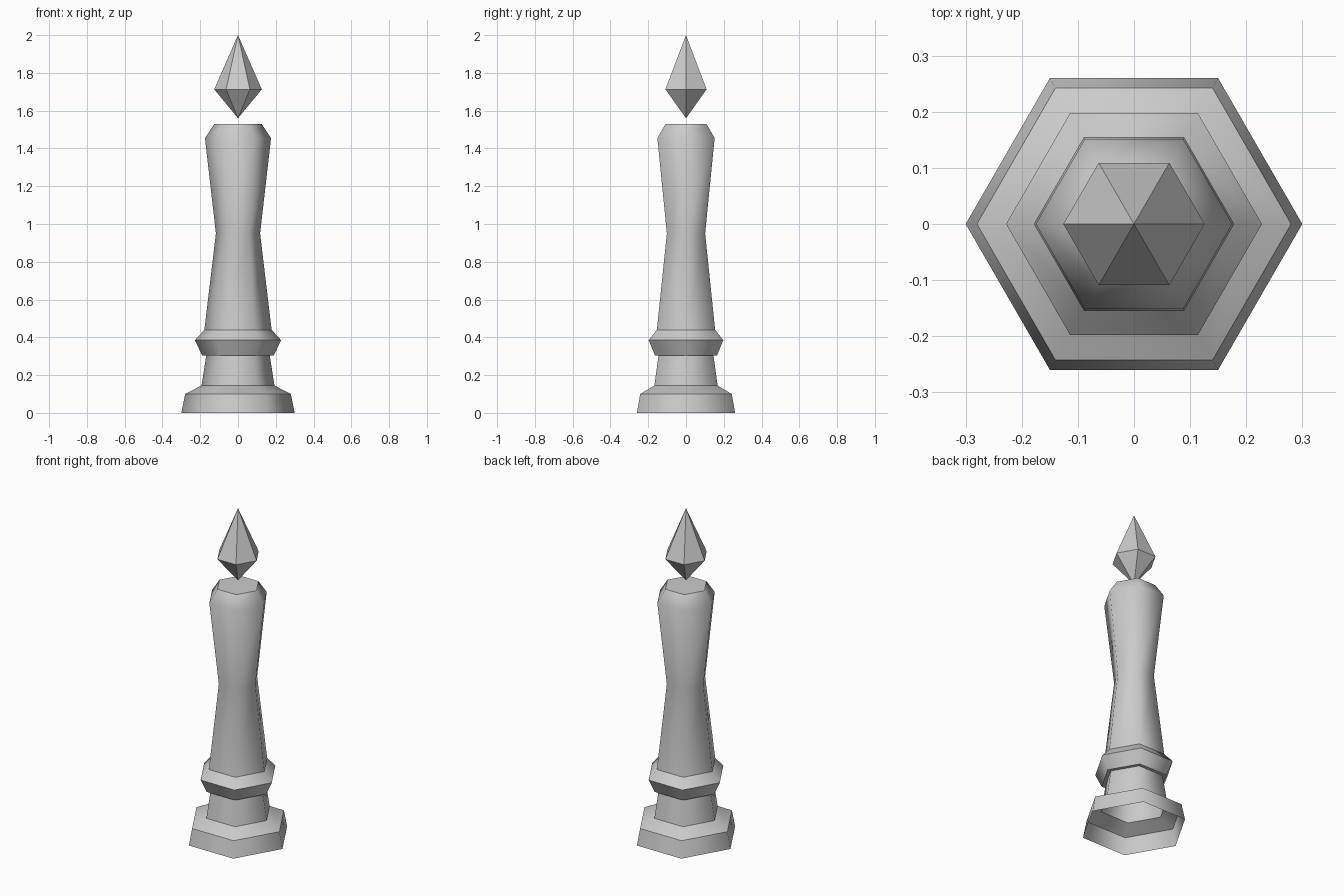
import bpy
import bmesh
from math import cos, sin, pi

SIDES = 6

cube = bpy.data.objects.get("Cube")
if cube:
    bpy.data.objects.remove(cube, do_unlink=True)

stone = bpy.data.materials.new("light grey")
stone.use_nodes = True
GREY = (0.6, 0.6, 0.6, 1)
stone.diffuse_color = GREY
stone.node_tree.nodes["Principled BSDF"].inputs["Base Color"].default_value = GREY


def turned(name, profile, sharp=(), cap=False, smooth=True):
    """Hexagonal turned part from (radius, z) pairs; sharp lists creased ring indices."""
    bm = bmesh.new()
    rings = []
    for r, z in profile:
        if r == 0:
            rings.append([bm.verts.new((0, 0, z))] * SIDES)
        else:
            rings.append([bm.verts.new((r * cos(2 * pi * i / SIDES),
                                        r * sin(2 * pi * i / SIDES), z))
                          for i in range(SIDES)])
    for low, high in zip(rings, rings[1:]):
        for i in range(SIDES):
            j = (i + 1) % SIDES
            corners = dict.fromkeys((low[i], low[j], high[j], high[i]))
            bm.faces.new(list(corners)).smooth = smooth
    if cap:
        bm.faces.new(rings[-1])
    for k in sharp:
        for i in range(SIDES):
            bm.edges.get((rings[k][i], rings[k][(i + 1) % SIDES])).smooth = False
    mesh = bpy.data.meshes.new(name)
    bm.to_mesh(mesh)
    bm.free()
    mesh.materials.append(stone)
    obj = bpy.data.objects.new(name, mesh)
    bpy.context.collection.objects.link(obj)
    return obj


# Foot, open underneath, with a sloping shoulder
turned("base", [(0.3, 0), (0.28, 0.1), (0.193, 0.145)], sharp=[1])

# Short stem under the collar
turned("lower_stem", [(0.193, 0.145), (0.168, 0.305)])

# Flared collar with a narrow underside
turned("collar", [(0.168, 0.305), (0.19, 0.305), (0.228, 0.385), (0.178, 0.44)],
       sharp=[1, 2])

# Waisted shaft with a bevelled flat top
turned("shaft", [(0.178, 0.44), (0.117, 0.95), (0.175, 1.455), (0.125, 1.53)],
       sharp=[3], cap=True)

# Faceted spike floating above the shaft
turned("spike", [(0, 1.56), (0.126, 1.713), (0, 2)], smooth=False)
